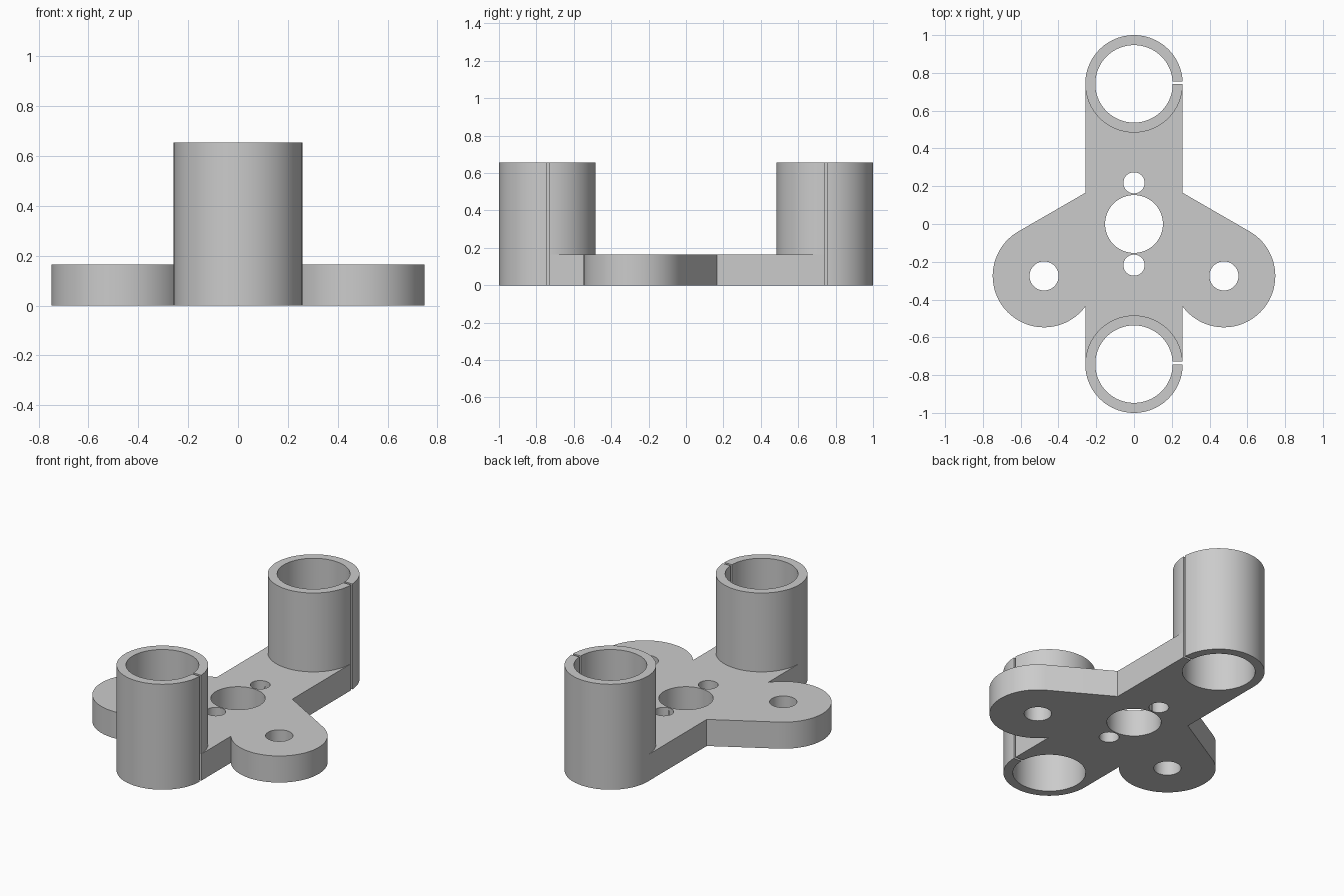
import bpy, bmesh
from math import cos, sin, pi, radians, sqrt, atan2

default = bpy.data.objects.get("Cube")
if default:
    bpy.data.objects.remove(default, do_unlink=True)

# Main dimensions
PLATE_H, TUBE_H = 0.165, 0.655
TUBE_Y, TUBE_R, BORE_R = 0.742, 0.258, 0.205
LOBE_X, LOBE_Y, LOBE_R = 0.476, -0.275, 0.272

grey = bpy.data.materials.new("light_grey")
grey.use_nodes = True
grey.diffuse_color = (0.6, 0.6, 0.6, 1)
grey.node_tree.nodes["Principled BSDF"].inputs["Base Color"].default_value = (0.6, 0.6, 0.6, 1)


def prism(name, outline, z0, z1):
    """Solid made by extruding a closed 2D outline."""
    bm = bmesh.new()
    face = bm.faces.new([bm.verts.new((x, y, z0)) for x, y in outline])
    top = bmesh.ops.extrude_face_region(bm, geom=[face])["geom"]
    verts = [g for g in top if isinstance(g, bmesh.types.BMVert)]
    bmesh.ops.translate(bm, verts=verts, vec=(0, 0, z1 - z0))
    bmesh.ops.recalc_face_normals(bm, faces=bm.faces)
    mesh = bpy.data.meshes.new(name)
    bm.to_mesh(mesh)
    bm.free()
    mesh.materials.append(grey)
    ob = bpy.data.objects.new(name, mesh)
    bpy.context.collection.objects.link(ob)
    return ob


def arc(cx, cy, r, a0, a1, n):
    return [(cx + r * cos(a0 + (a1 - a0) * i / n), cy + r * sin(a0 + (a1 - a0) * i / n))
            for i in range(n + 1)]


def disc(name, x, y, r, z0, z1, n=96):
    return prism(name, arc(x, y, r, 0, 2 * pi, n)[:-1], z0, z1)


def combine(target, tool, operation):
    """Apply a boolean, then discard the helper solid."""
    mod = target.modifiers.new(operation, 'BOOLEAN')
    mod.operation, mod.solver, mod.object = operation, 'EXACT', tool
    bpy.context.view_layer.objects.active = target
    bpy.ops.object.modifier_apply(modifier=mod.name)
    bpy.data.objects.remove(tool, do_unlink=True)


# Plate outline: straight spine with a rounded lobe on each side
dx = TUBE_R - LOBE_X
inner = atan2(-sqrt(LOBE_R ** 2 - dx ** 2), dx)
shoulder_y = LOBE_Y + LOBE_R * sin(pi / 3) + (LOBE_X + LOBE_R / 2 - TUBE_R) / sqrt(3)
half = [(TUBE_R, -TUBE_Y)]
half += arc(LOBE_X, LOBE_Y, LOBE_R, inner, radians(60), 56)
half += [(TUBE_R, shoulder_y), (TUBE_R, TUBE_Y)]
outline = half + [(-x, y) for x, y in reversed(half)]
bracket = prism("bracket", outline, 0, PLATE_H)

# Upright tubes at both ends
for s in (-1, 1):
    combine(bracket, disc("tube", 0, s * TUBE_Y, TUBE_R, 0, TUBE_H), 'UNION')

# Tube bores and the narrow slit in each tube wall
for s in (-1, 1):
    combine(bracket, disc("bore", 0, s * TUBE_Y, BORE_R, -0.1, 0.8), 'DIFFERENCE')
    y0 = s * TUBE_Y - 0.002
    slit = [(0.1, y0), (0.3, y0), (0.3, y0 + 0.015), (0.1, y0 + 0.015)]
    combine(bracket, prism("slit", slit, -0.1, 0.8), 'DIFFERENCE')

# Centre hole, two small holes and the lobe holes
holes = [(0, 0, 0.153), (0, 0.218, 0.056), (0, -0.218, 0.056),
         (LOBE_X, LOBE_Y, 0.077), (-LOBE_X, LOBE_Y, 0.077)]
for x, y, r in holes:
    combine(bracket, disc("hole", x, y, r, -0.1, 0.4, 64), 'DIFFERENCE')

# Smooth the round walls, keep the rims sharp
bpy.ops.object.select_all(action='DESELECT')
bracket.select_set(True)
bpy.context.view_layer.objects.active = bracket
bpy.ops.object.shade_smooth_by_angle(angle=radians(25))
